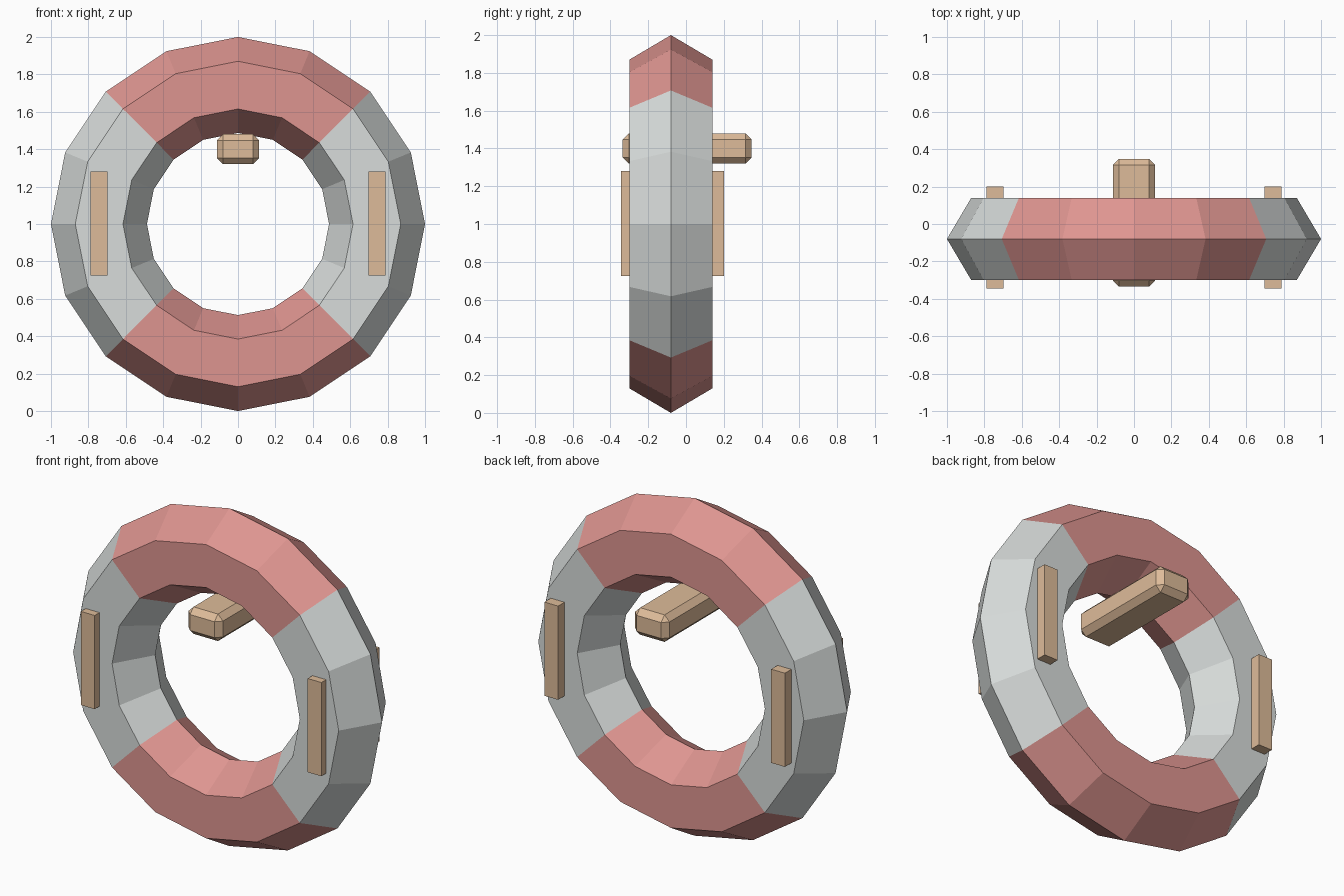
import bpy, bmesh, math
from mathutils import Vector

cube = bpy.data.objects.get("Cube")
if cube:
    bpy.data.objects.remove(cube, do_unlink=True)


def make_material(name, rgb):
    mat = bpy.data.materials.new(name)
    mat.use_nodes = True
    color = (*rgb, 1)
    mat.diffuse_color = color
    mat.node_tree.nodes["Principled BSDF"].inputs["Base Color"].default_value = color
    return mat


def finish(name, bm, materials):
    bmesh.ops.recalc_face_normals(bm, faces=bm.faces)
    mesh = bpy.data.meshes.new(name)
    bm.to_mesh(mesh)
    bm.free()
    for mat in materials:
        mesh.materials.append(mat)
    obj = bpy.data.objects.new(name, mesh)
    bpy.context.collection.objects.link(obj)
    return obj


def box(name, low, high, mat, bevel=0):
    low, high = Vector(low), Vector(high)
    bm = bmesh.new()
    bmesh.ops.create_cube(bm, size=1)
    bmesh.ops.scale(bm, vec=high - low, verts=bm.verts)
    bmesh.ops.translate(bm, vec=(low + high) / 2, verts=bm.verts)
    if bevel:
        bmesh.ops.bevel(bm, geom=bm.edges[:], offset=bevel, segments=1,
                        profile=0.5, affect='EDGES')
    return finish(name, bm, [mat])


grey = make_material("light grey", (0.69, 0.72, 0.71))
pink = make_material("salmon pink", (0.73, 0.30, 0.28))
tan = make_material("tan", (0.73, 0.50, 0.32))

# Ring: hexagonal section (radius, y) swept round a centre in 16 steps
SIDES, CENTRE = 16, 1.0
section = [(1.0, -0.08), (0.87, 0.14), (0.615, 0.14),
           (0.487, -0.08), (0.615, -0.30), (0.87, -0.30)]
bm = bmesh.new()
loops = []
for i in range(SIDES):
    a = math.tau * i / SIDES
    loops.append([bm.verts.new((r * math.cos(a), y, CENTRE + r * math.sin(a)))
                  for r, y in section])
for i in range(SIDES):
    here, after = loops[i], loops[(i + 1) % SIDES]
    for j in range(len(section)):
        k = (j + 1) % len(section)
        face = bm.faces.new((here[j], here[k], after[k], after[j]))
        # Pink top and bottom quarters, grey sides
        mid = face.calc_center_median()
        face.material_index = int(abs(mid.z - CENTRE) > abs(mid.x))
finish("ring", bm, [grey, pink])

# Upright bars through the grey sides
for name, x in (("left_bar", 0.743), ("right_bar", -0.743)):
    box(name, (x - 0.045, -0.345, 0.725), (x + 0.045, 0.2, 1.28), tan)

# Chamfered bar under the top of the ring
box("top_crossbar", (-0.113, -0.335, 1.32), (0.113, 0.348, 1.48), tan, bevel=0.033)
